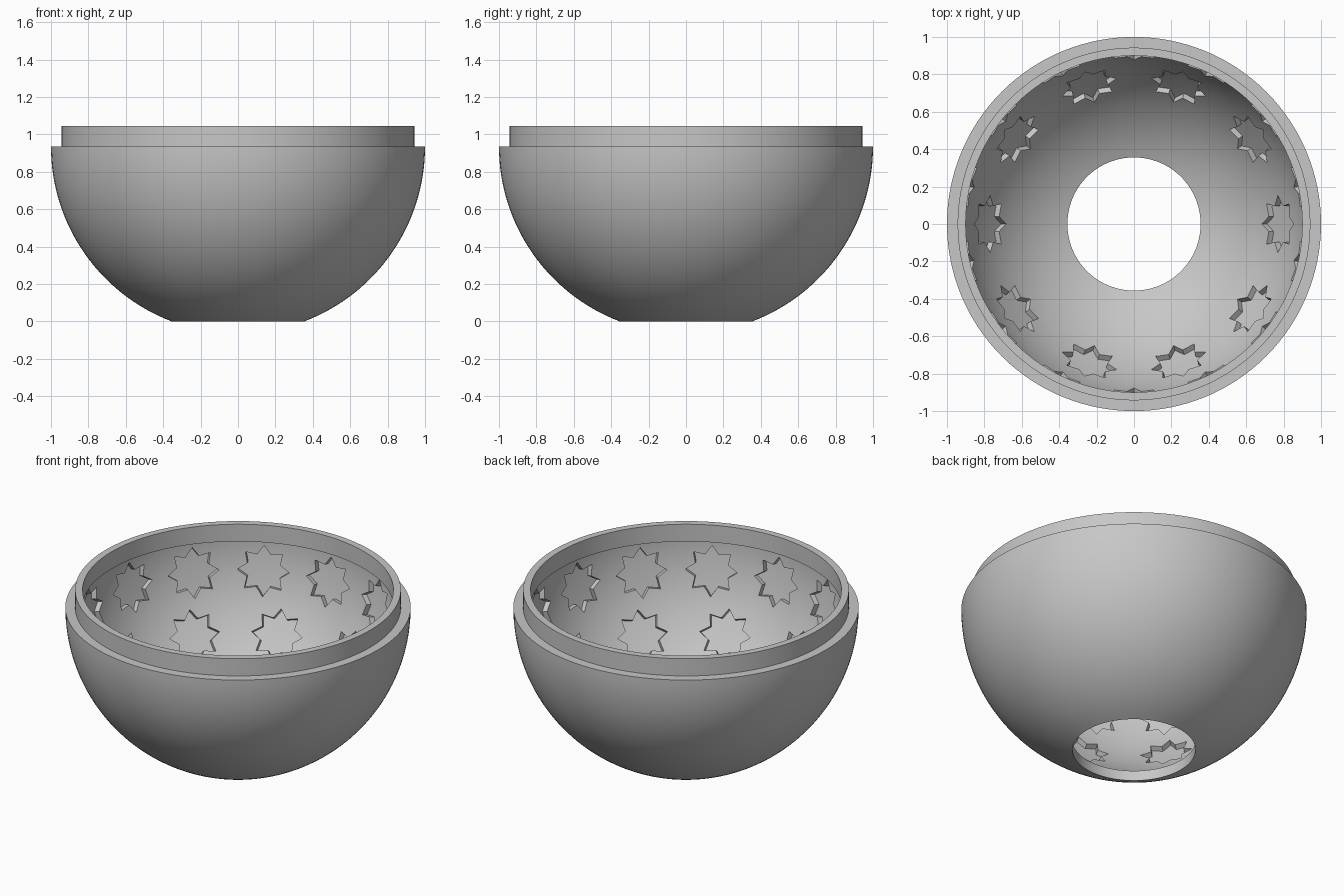
import bpy, bmesh, math
from mathutils import Matrix, Vector

if "Cube" in bpy.data.objects:
    bpy.data.objects.remove(bpy.data.objects["Cube"])

CENTRE = 0.935      # height of the sphere centre
HOLE = 0.356        # radius of the bottom opening
INNER = 0.94        # inside sphere radius
FLOOR = 0.972       # sphere radius of the recess floors
SEG = 128

grey = bpy.data.materials.new("grey")
grey.diffuse_color = (0.57, 0.57, 0.57, 1)
grey.use_nodes = True
grey.node_tree.nodes["Principled BSDF"].inputs["Base Color"].default_value = grey.diffuse_color


def make_object(name, bm):
    bmesh.ops.recalc_face_normals(bm, faces=bm.faces)
    mesh = bpy.data.meshes.new(name)
    bm.to_mesh(mesh)
    bm.free()
    mesh.materials.append(grey)
    obj = bpy.data.objects.new(name, mesh)
    bpy.context.collection.objects.link(obj)
    return obj


def arc(radius, start, end, steps):
    return [(radius * math.cos(a), CENTRE + radius * math.sin(a))
            for a in (start + (end - start) * i / steps for i in range(steps + 1))]


# Bowl wall: outer sphere, stepped lip, inner ledge, inner sphere, bottom hole
profile = arc(1.0, -math.acos(HOLE), 0, 32)
profile += [(0.943, CENTRE), (0.943, 1.045), (0.9, 1.045), (0.9, CENTRE)]
profile += arc(INNER, 0, -math.acos(HOLE / INNER), 32)
bm = bmesh.new()
rings = []
for r, z in profile:
    rings.append([bm.verts.new((r * math.cos(2 * math.pi * i / SEG),
                                r * math.sin(2 * math.pi * i / SEG), z)) for i in range(SEG)])
for a, b in zip(rings, rings[1:] + rings[:1]):
    for i in range(SEG):
        j = (i + 1) % SEG
        bm.faces.new((a[i], a[j], b[j], b[i]))
# Ground the bottom edge exactly at z = 0
low = min(v.co.z for v in bm.verts)
for v in bm.verts:
    if v.co.z < low + 1e-5:
        v.co.z = 0
bowl = make_object("bowl", bm)


# Star-shaped recesses on the inside, in two rings, with curved floors
def add_star(bm, azimuth, latitude, points=8, tip=0.153, valley=0.104):
    rot = Matrix.Rotation(azimuth, 4, 'Z') @ Matrix.Rotation(-latitude, 4, 'Y')
    lift = Vector((0, 0, CENTRE))
    near, far = [], []
    for k in range(points * 2):
        a = math.pi * k / points
        r = valley if k % 2 else tip
        y, z = r * math.sin(a), r * math.cos(a)
        near.append(bm.verts.new(rot @ Vector((0.9, y, z)) + lift))
        far.append(bm.verts.new(rot @ Vector((math.sqrt(FLOOR ** 2 - r * r), y, z)) + lift))
    middle = bm.verts.new(rot @ Vector((FLOOR, 0, 0)) + lift)
    n = len(near)
    bm.faces.new(near)
    for i in range(n):
        j = (i + 1) % n
        bm.faces.new((near[j], near[i], far[i], far[j]))
        bm.faces.new((far[j], far[i], middle))


bm = bmesh.new()
for count, latitude, start in ((14, -11.7, 90), (10, -34, 0)):
    for i in range(count):
        add_star(bm, math.radians(start + 360 * i / count), math.radians(latitude))
cutter = make_object("star_cutter", bm)

cut = bowl.modifiers.new("star_recesses", 'BOOLEAN')
cut.operation = 'DIFFERENCE'
cut.solver = 'EXACT'
cut.object = cutter
bpy.context.view_layer.objects.active = bowl
bowl.select_set(True)
bpy.ops.object.modifier_apply(modifier=cut.name)
bpy.data.objects.remove(cutter)

# Smooth walls with crisp edges at the lip, hole and stars
bpy.ops.object.shade_smooth_by_angle(angle=math.radians(25))
